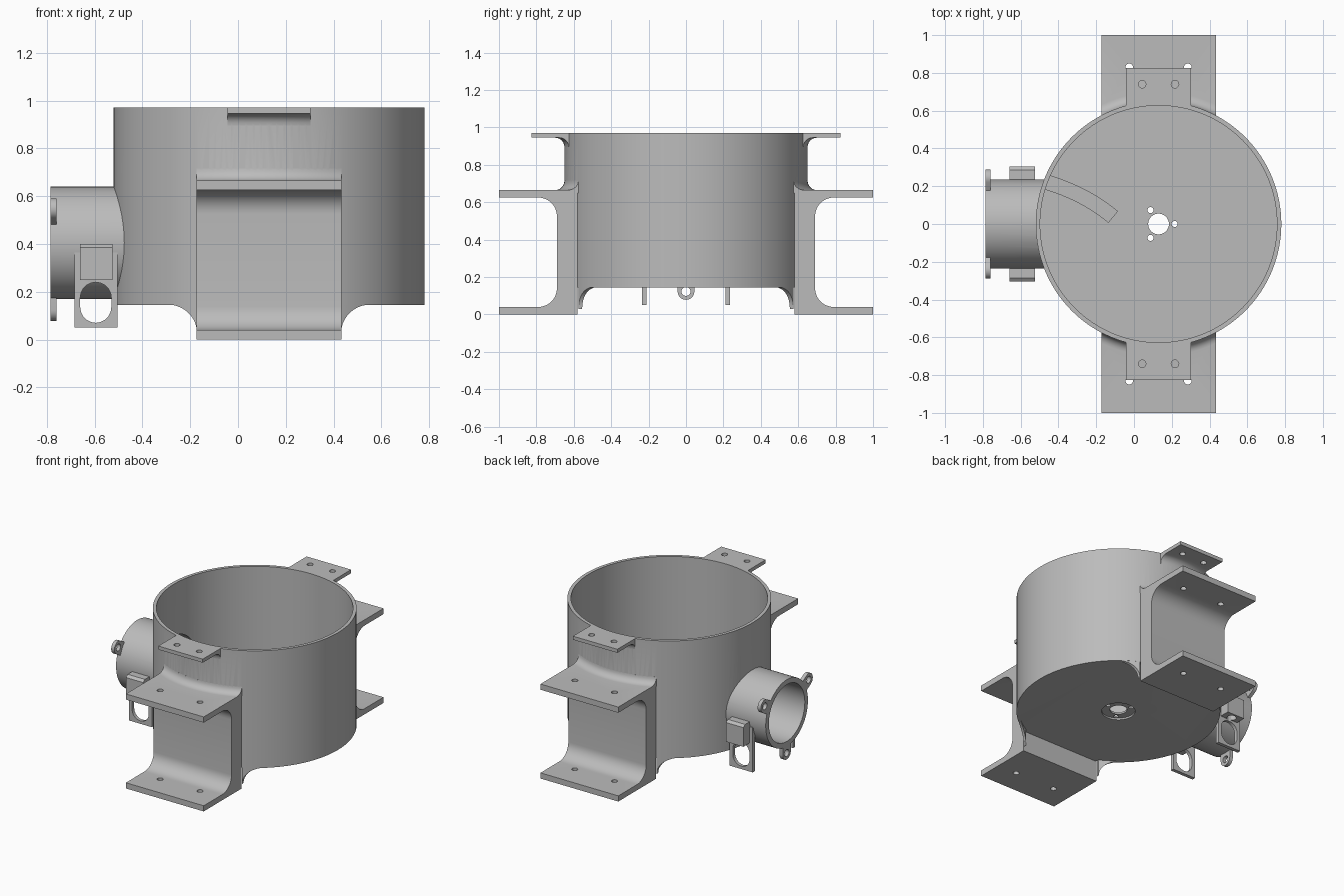
import bpy, bmesh, math
from mathutils import Vector, Matrix

default = bpy.data.objects.get("Cube")
if default:
    bpy.data.objects.remove(default, do_unlink=True)

grey = bpy.data.materials.new("plain_grey")
grey.use_nodes = True
colour = (0.5, 0.5, 0.5, 1)
grey.diffuse_color = colour
grey.node_tree.nodes["Principled BSDF"].inputs["Base Color"].default_value = colour

CX, R_OUT, R_IN = 0.13, 0.65, 0.627      # bowl axis and radii
Z_BASE, Z_FLOOR, Z_TOP = 0.145, 0.17, 0.97
PIPE_Z, PIPE_R, BORE_R, PIPE_END = 0.405, 0.235, 0.2, -0.785
HALF = 0.303                             # half width of the brackets


def finish(bm, name):
    bmesh.ops.recalc_face_normals(bm, faces=bm.faces)
    mesh = bpy.data.meshes.new(name)
    bm.to_mesh(mesh)
    bm.free()
    mesh.materials.append(grey)
    obj = bpy.data.objects.new(name, mesh)
    bpy.context.collection.objects.link(obj)
    return obj


def loft(name, sections):
    """Capped solid through matching closed sections."""
    bm = bmesh.new()
    rings = [[bm.verts.new(p) for p in s] for s in sections]
    n = len(rings[0])
    for a, b in zip(rings, rings[1:]):
        for i in range(n):
            j = (i + 1) % n
            bm.faces.new((a[i], a[j], b[j], b[i]))
    bm.faces.new(rings[0])
    bm.faces.new(rings[-1])
    return finish(bm, name)


def cylinder(name, start, end, radius, sides=32):
    start, end = Vector(start), Vector(end)
    axis = end - start
    bm = bmesh.new()
    turn = axis.to_track_quat('Z', 'Y').to_matrix().to_4x4()
    bmesh.ops.create_cone(bm, cap_ends=True, segments=sides, radius1=radius, radius2=radius,
                          depth=axis.length, matrix=Matrix.Translation((start + end) / 2) @ turn)
    return finish(bm, name)


def prism_x(name, profile, x0, x1):
    return loft(name, [[(x, y, z) for y, z in profile] for x in (x0, x1)])


def box(name, lo, hi):
    return prism_x(name, [(lo[1], lo[2]), (hi[1], lo[2]), (hi[1], hi[2]), (lo[1], hi[2])], lo[0], hi[0])


def arc(cy, cz, r, a0, a1, steps=10):
    angles = [math.radians(a0 + (a1 - a0) * i / steps) for i in range(steps + 1)]
    return [(cy + r * math.cos(a), cz + r * math.sin(a)) for a in angles]


def combine(obj, tool, operation):
    mod = obj.modifiers.new("join", 'BOOLEAN')
    mod.operation, mod.solver, mod.object = operation, 'EXACT', tool
    bpy.context.view_layer.objects.active = obj
    bpy.ops.object.modifier_apply(modifier=mod.name)
    bpy.data.objects.remove(tool, do_unlink=True)


def add(obj, tool):
    combine(obj, tool, 'UNION')


def cut(obj, tool):
    combine(obj, tool, 'DIFFERENCE')


def collar(name, side, half, profile):
    """Fillet that hugs the bowl between two parallel side planes."""
    xs = [half * (i / 12 - 1) for i in range(25)]
    return loft(name, [[(CX + x, side * math.sqrt(r * r - x * x), z) for r, z in profile] for x in xs])


# Bowl and inlet pipe
housing = cylinder("housing", (CX, 0, Z_BASE), (CX, 0, Z_TOP), R_OUT, 128)
add(housing, cylinder("inlet_pipe", (PIPE_END, 0, PIPE_Z), (-0.3, 0, PIPE_Z), PIPE_R, 64))

# Channel brackets, top tabs and their fillets, front and back
channel = ([(0.58, 0), (1, 0), (1, 0.04)] + arc(0.79, 0.14, 0.1, 270, 180)
           + arc(0.79, 0.525, 0.1, 180, 90) + [(1, 0.625), (1, 0.665), (0.58, 0.665)])
lower_fillet = [(0.635, 0.65), (0.7, 0.65)] + arc(0.7, 0.715, 0.05, 270, 180, 6) + [(0.635, 0.715)]
upper_fillet = [(0.635, 0.955), (0.7, 0.955)] + arc(0.7, 0.895, 0.05, 90, 180, 6) + [(0.635, 0.895)]
for side in (-1, 1):
    add(housing, prism_x("bracket", [(side * y, z) for y, z in channel], CX - HALF, CX + HALF))
    add(housing, collar("bracket_fillet", side, HALF, lower_fillet))
    ends = sorted((side * 0.5, side * 0.825))
    add(housing, box("top_tab", (CX - 0.173, ends[0], 0.945), (CX + 0.173, ends[1], Z_TOP)))
    add(housing, collar("tab_fillet", side, 0.173, upper_fillet))
    # Curved skirts that run from the bracket sides into the bowl base
    for flip in (-1, 1):
        sections = []
        for i in range(11):
            a = math.radians(90 * i / 10)
            x = HALF - 0.001 + 0.125 * (1 - math.cos(a))
            low = 0.03 + 0.117 * math.sin(a)
            inner, outer = (side * math.sqrt(r * r - x * x) for r in (0.632, 0.649))
            sections.append([(CX + flip * x, inner, low), (CX + flip * x, outer, low),
                             (CX + flip * x, outer, 0.16), (CX + flip * x, inner, 0.16)])
        add(housing, loft("skirt", sections))

# Hollow the bowl and the pipe
cut(housing, cylinder("cavity", (CX, 0, Z_FLOOR), (CX, 0, 1.2), R_IN, 128))
cut(housing, cylinder("bore", (-1, 0, PIPE_Z), (-0.25, 0, PIPE_Z), BORE_R, 64))

# Bolt holes in the brackets and tabs
for side in (-1, 1):
    for flip in (-1, 1):
        x, y = CX + flip * 0.155, side * 0.83
        cut(housing, cylinder("bracket_hole", (x, y, -0.1), (x, y, 0.8), 0.02, 20))
        x, y = CX + flip * 0.087, side * 0.74
        cut(housing, cylinder("tab_hole", (x, y, 0.9), (x, y, 1.1), 0.02, 20))

# Shaft hole, its recess underneath and three screw holes
cut(housing, cylinder("recess", (CX, 0, 0.1), (CX, 0, 0.157), 0.107, 40))
cut(housing, cylinder("shaft_hole", (CX, 0, 0.1), (CX, 0, 0.2), 0.055, 32))
for i in range(3):
    a = math.tau * i / 3
    x, y = CX + 0.085 * math.cos(a), 0.085 * math.sin(a)
    cut(housing, cylinder("screw_hole", (x, y, 0.1), (x, y, 0.2), 0.016, 16))

# Curved guide vane inside the bowl
p0, p1, p2 = Vector((-0.475, 0.225)), Vector((-0.265, 0.165)), Vector((-0.11, 0.037))
vane = []
for i in range(13):
    t = i / 12
    p = p0 * (1 - t) ** 2 + p1 * 2 * t * (1 - t) + p2 * t * t
    d = (p1 - p0) * (1 - t) + (p2 - p1) * t
    n = Vector((-d.y, d.x)).normalized() * 0.04
    vane.append([(p + n).to_tuple() + (0.16,), (p - n).to_tuple() + (0.16,),
                 (p - n).to_tuple() + (0.36,), (p + n).to_tuple() + (0.36,)])
parts = [housing, loft("guide_vane", vane)]

# Three eyelets round the pipe mouth
for i, degrees in enumerate((-90, 30, 150)):
    a = math.radians(degrees)
    out = Vector((0, math.cos(a), math.sin(a)))
    across = Vector((0, -out.z, out.y)) * 0.045
    hub = Vector((PIPE_END, 0, PIPE_Z)) + out * 0.282
    root = Vector((PIPE_END, 0, PIPE_Z)) + out * 0.218
    thick = Vector((0.025, 0, 0))
    outline = [root - across] + [hub + across * math.sin(t) + out * 0.045 * math.cos(t)
                                 for t in [math.pi * (k / 12 - 0.5) for k in range(13)]] + [root + across]
    eyelet = loft("pipe_eyelet_%d" % (i + 1), [outline, [p + thick for p in outline]])
    cut(eyelet, cylinder("eyelet_hole", hub - thick, hub + thick * 2, 0.024, 20))
    parts.append(eyelet)

# Slotted hanger plates with a block on each side of the pipe
for side, label in ((-1, "front"), (1, "back")):
    ys = sorted((side * 0.212, side * 0.236))
    plate = box(label + "_hanger", (-0.685, ys[0], 0.05), (-0.505, ys[1], 0.365))
    slot = arc(-0.595, 0.135, 0.065, 180, 360) + arc(-0.595, 0.175, 0.065, 0, 180)
    cut(plate, loft("slot", [[(x, y, z) for x, z in slot] for y in (side * 0.15, side * 0.3)]))
    block = [(0.215, 0.25), (0.305, 0.25), (0.305, 0.385), (0.285, 0.4), (0.215, 0.4)]
    add(plate, prism_x("block", [(side * y, z) for y, z in block], -0.66, -0.525))
    cut(plate, cylinder("socket", (-0.593, side * 0.262, 0.2), (-0.593, side * 0.262, 0.33), 0.03, 24))
    # Keep the pipe passage clear
    cut(plate, cylinder("clearance", (-0.9, 0, PIPE_Z), (-0.3, 0, PIPE_Z), BORE_R + 0.01, 64))
    parts.append(plate)

# Smooth the rounds and keep the edges crisp
bpy.ops.object.select_all(action='DESELECT')
for obj in parts:
    obj.select_set(True)
bpy.context.view_layer.objects.active = housing
bpy.ops.object.shade_smooth_by_angle(angle=math.radians(30))
